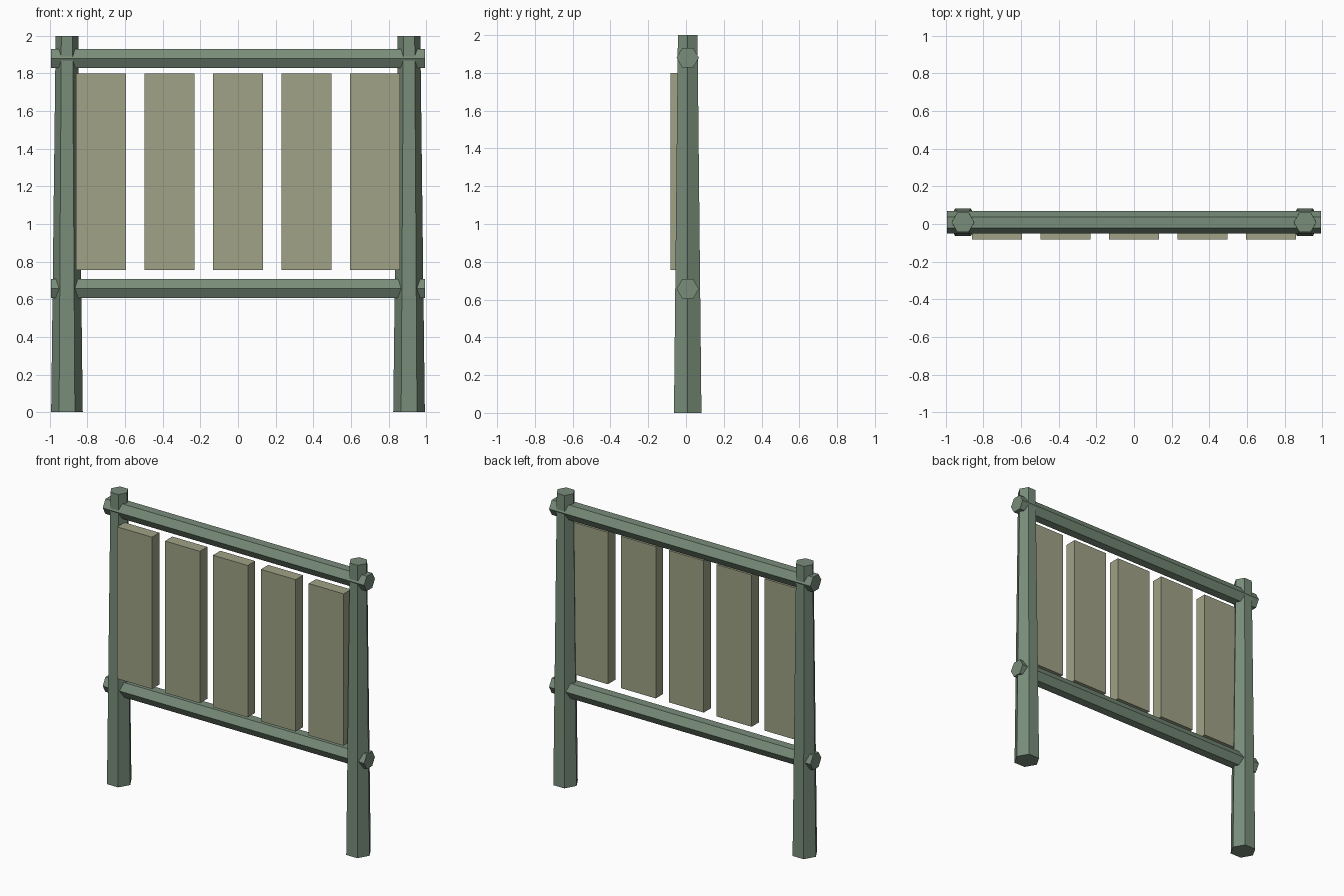
import bpy
import bmesh
from math import pi
from mathutils import Matrix

cube = bpy.data.objects.get("Cube")
if cube:
    bpy.data.objects.remove(cube, do_unlink=True)


def material(name, colour):
    mat = bpy.data.materials.new(name)
    mat.use_nodes = True
    mat.diffuse_color = (*colour, 1)
    mat.node_tree.nodes["Principled BSDF"].inputs["Base Color"].default_value = (*colour, 1)
    return mat


def finish(name, bm, mat):
    mesh = bpy.data.meshes.new(name)
    bm.to_mesh(mesh)
    bm.free()
    mesh.materials.append(mat)
    obj = bpy.data.objects.new(name, mesh)
    bpy.context.collection.objects.link(obj)
    return obj


def hex_beam(name, r1, r2, length, matrix, mat):
    """Six-sided log along local z, with two corners on local x."""
    bm = bmesh.new()
    bmesh.ops.create_cone(bm, cap_ends=True, segments=6, radius1=r1, radius2=r2, depth=length)
    # Put corners on the local x axis whatever the start angle
    bm.verts.ensure_lookup_table()
    first = bm.verts[0].co
    if min(abs(v.co.x) for v in bm.verts) < r2 * 0.1:
        bmesh.ops.rotate(bm, verts=bm.verts, matrix=Matrix.Rotation(pi / 6, 3, "Z"))
    bmesh.ops.transform(bm, verts=bm.verts, matrix=matrix)
    return finish(name, bm, mat)


def board(name, centre, size, mat):
    bm = bmesh.new()
    bmesh.ops.create_cube(bm, size=1)
    bmesh.ops.scale(bm, verts=bm.verts, vec=size)
    bmesh.ops.translate(bm, verts=bm.verts, vec=centre)
    return finish(name, bm, mat)


green = material("weathered green", (0.19, 0.265, 0.193))
khaki = material("pale khaki", (0.35, 0.36, 0.24))
FRAME_Y = 0.009

# Tapered posts
for side, x in (("right", -0.909), ("left", 0.909)):
    hex_beam(side + "_post", 0.084, 0.06, 2.0,
             Matrix.Translation((x, FRAME_Y, 1.0)), green)

# Horizontal rails, flat on top with corners to front and back
along_x = Matrix.Rotation(pi / 2, 4, "Z") @ Matrix.Rotation(pi / 2, 4, "X")
for level, z in (("lower", 0.657), ("upper", 1.88)):
    hex_beam(level + "_rail", 0.059, 0.059, 1.986,
             Matrix.Translation((0, FRAME_Y, z)) @ along_x, green)

# Upright boards between the rails
for i in range(5):
    board(f"board_{i + 1}", ((i - 2) * 0.364, -0.043, 1.277), (0.265, 0.08, 1.043), khaki)
